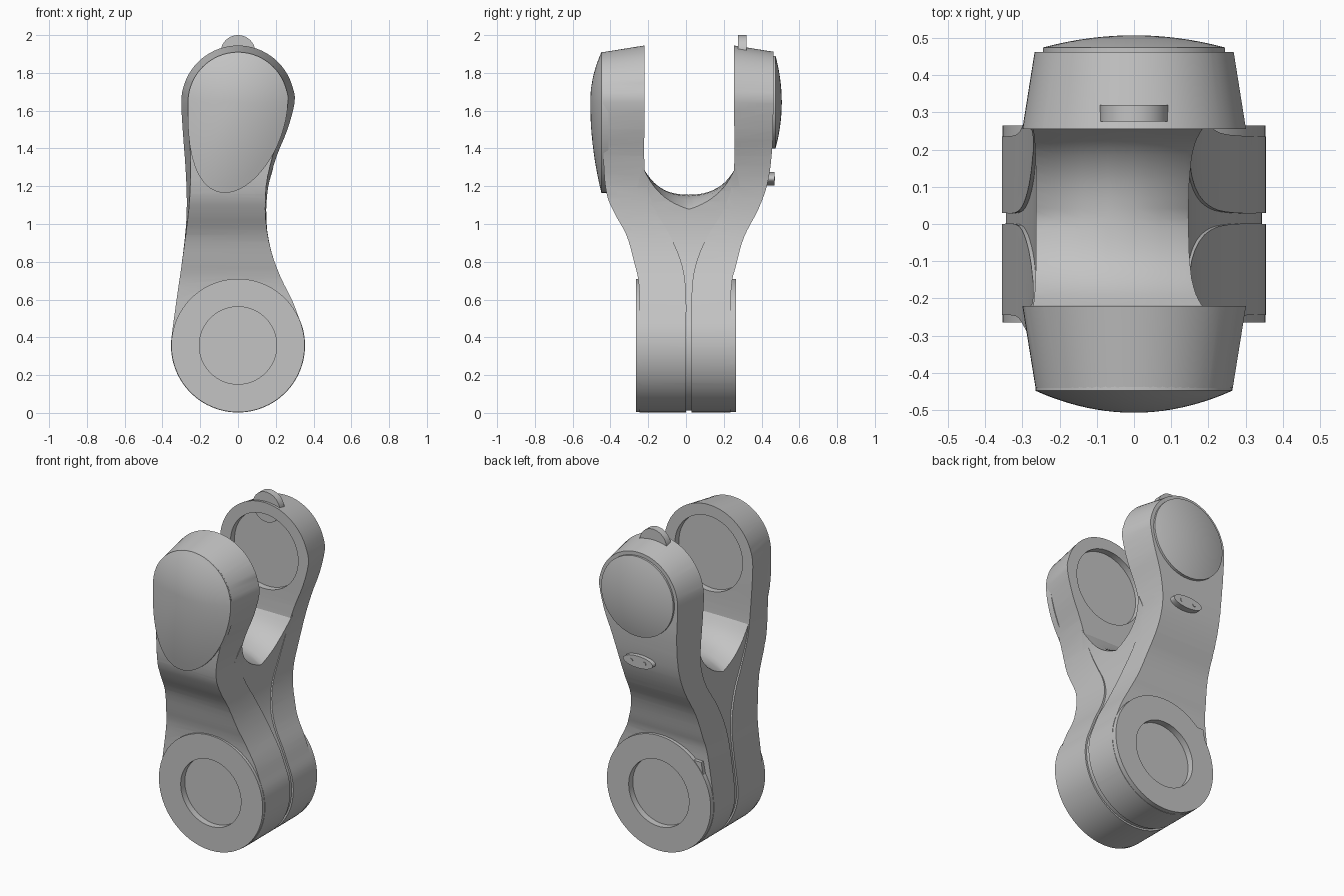
import bpy, bmesh
from math import sin, cos, radians, pi
from mathutils import Vector

cube = bpy.data.objects.get("Cube")
if cube:
    bpy.data.objects.remove(cube)

grey = bpy.data.materials.new("light grey")
grey.use_nodes = True
tone = (0.55, 0.55, 0.55, 1)
grey.diffuse_color = tone
grey.node_tree.nodes["Principled BSDF"].inputs["Base Color"].default_value = tone

LOW, HIGH = 0.357, 1.645      # heights of the two joint centres


def loft(name, rings):
    """Solid skinned through matching rings of points, capped at both ends."""
    bm = bmesh.new()
    loops = [[bm.verts.new(p) for p in ring] for ring in rings]
    n = len(loops[0])
    for a, b in zip(loops, loops[1:]):
        for i in range(n):
            j = (i + 1) % n
            bm.faces.new((a[i], a[j], b[j], b[i]))
    bm.faces.new(loops[0])
    bm.faces.new(loops[-1])
    bmesh.ops.recalc_face_normals(bm, faces=bm.faces)
    mesh = bpy.data.meshes.new(name)
    bm.to_mesh(mesh)
    bm.free()
    mesh.materials.append(grey)
    ob = bpy.data.objects.new(name, mesh)
    bpy.context.collection.objects.link(ob)
    return ob


def curve(pts, closed=False, steps=4):
    """Smooth curve through a few 2D points."""
    p = [Vector(q) for q in pts]
    n = len(p)
    get = (lambda i: p[i % n]) if closed else (lambda i: p[max(0, min(n - 1, i))])
    out = []
    for i in range(n if closed else n - 1):
        a, b, c, d = (get(i + k) for k in (-1, 0, 1, 2))
        for s in range(steps):
            t = s / steps
            out.append(0.5 * (2 * b + (c - a) * t + (2 * a - 5 * b + 4 * c - d) * t * t
                              + (3 * b - a - 3 * c + d) * t ** 3))
    return out if closed else out + [p[-1]]


def ellipse(rx, rz, cx, cz, n=64):
    return [Vector((cx + rx * cos(2 * pi * i / n), cz + rz * sin(2 * pi * i / n)))
            for i in range(n)]


def plate(name, outline, y0, y1):
    return loft(name, [[(p.x, y, p.y) for p in outline] for y in (y0, y1)])


def disc(name, r, y0, y1, cz, cx=0):
    return plate(name, ellipse(r, r, cx, cz), y0, y1)


def boolean(ob, tool, operation):
    mod = ob.modifiers.new("cut", "BOOLEAN")
    mod.operation, mod.solver, mod.object = operation, "EXACT", tool
    bpy.context.view_layer.objects.active = ob
    bpy.ops.object.modifier_apply(modifier=mod.name)
    bpy.data.objects.remove(tool)


def arc(r, cz, start, end, step):
    return [(r * cos(radians(a)), cz + r * sin(radians(a))) for a in range(start, end + 1, step)]


# Outline of the link as seen from the front
outline = curve(
    arc(0.355, LOW, 170, 386, 12)
    + [(0.285, 0.6), (0.225, 0.72), (0.175, 0.86), (0.15, 1.02),
       (0.16, 1.2), (0.205, 1.36), (0.262, 1.5)]
    + arc(0.3, HIGH, 0, 180, 15)
    + [(-0.293, 1.5), (-0.275, 1.25), (-0.272, 1.05), (-0.29, 0.85), (-0.325, 0.6)],
    closed=True, steps=3)


def body_block(scale=1):
    """Outline pushed front to back, narrowing outwards near the upper joint."""
    rings = []
    for y, taper in ((-0.5, 0.15), (-0.22, 0), (0.255, 0), (0.5, 0.13)):
        ring = []
        for p in outline:
            t = max(0, min(1, (p.y - 0.75) / 0.75))
            k = 1 - taper * t * t * (3 - 2 * t)
            z = HIGH + (p.y - HIGH) * k if p.y > HIGH else p.y
            ring.append((p.x * k * scale, y, LOW + (z - LOW) * scale))
        rings.append(ring)
    return loft("body_block", rings)


# Two fork halves that meet at the seam
halves = {
    "front_fork_half": (
        [(-0.245, 0), (-0.245, 0.35), (-0.248, 0.66), (-0.275, 0.8), (-0.315, 0.94),
         (-0.38, 1.06), (-0.42, 1.16), (-0.436, 1.32), (-0.44, 1.6), (-0.44, 2)],
        [(-0.22, 2), (-0.22, 1.6), (-0.22, 1.3), (-0.2, 1.17), (-0.15, 1.05),
         (-0.075, 0.92), (-0.02, 0.78), (0, 0.63), (0, 0.35), (0, 0)], -1, -0.22),
    "back_fork_half": (
        [(0.235, 0), (0.235, 0.35), (0.24, 0.66), (0.265, 0.78), (0.307, 0.93),
         (0.386, 1.085), (0.435, 1.23), (0.458, 1.42), (0.462, 1.6), (0.462, 2)],
        [(0.255, 2), (0.255, 1.6), (0.255, 1.3), (0.235, 1.17), (0.185, 1.05),
         (0.105, 0.92), (0.05, 0.78), (0.03, 0.63), (0.03, 0.35), (0.03, 0)], 1, 0.255),
}
for name, (outer, inner, side, face) in halves.items():
    profile = curve(outer) + curve(inner)
    half = loft(name, [[(x, p.x, p.y) for p in profile] for x in (-0.45, 0.45)])
    boolean(half, body_block(), "INTERSECT")
    boolean(half, disc("hub", 0.353, side * 0.15, side * 0.264, LOW), "UNION")
    # Round sockets in the hub and in the inner face of the fork
    boolean(half, disc("hub_socket", 0.205, side * 0.224, side * 0.4, LOW), "DIFFERENCE")
    boolean(half, disc("fork_socket", 0.23, face - side * 0.1, face + side * 0.04, HIGH),
            "DIFFERENCE")

# Recessed web between the halves, with a saddle on top
saddle = curve([(0.265, 1.3), (0.205, 1.22), (0.12, 1.17), (0.015, 1.155),
                (-0.09, 1.17), (-0.17, 1.22), (-0.23, 1.3)])
base = [(-0.28, 1.12), (-0.1, 0.7), (-0.1, 0), (0.1, 0), (0.1, 0.7), (0.3, 1.12)]
rings = []
for i in range(13):
    x = -0.42 + 0.07 * i
    drop = 1.8 * (x + 0.06) ** 2
    rings.append([(x, p.x, p.y - drop * max(0, 1 - abs(p.x - 0.015) / 0.24)) for p in saddle]
                 + [(x, y, z) for y, z in base])
web = loft("saddle_web", rings)
boolean(web, body_block(0.97), "INTERSECT")


# Domed caps on the outer faces of the fork
def cap(name, shape, y_base, y_rim, y_tip):
    mid = Vector((0, HIGH))
    layers = [(1, y_base), (1, y_rim)]
    for i in range(1, 12):
        r = 0.98 * (1 - i / 11.5)
        layers.append((r, y_rim + (y_tip - y_rim) * (1 - r * r)))
    loft(name, [[(mid.x + (p.x - mid.x) * k, y, mid.y + (p.y - mid.y) * k) for p in shape]
                for k, y in layers])


egg = []
for p in ellipse(0.264, 1, 0, 0):
    t = max(0, -p.y)
    egg.append(Vector((p.x - 0.07 * t ** 1.5, HIGH + p.y * (0.48 if p.y < 0 else 0.265))))
cap("front_cap", egg, -0.41, -0.448, -0.507)
cap("back_cap", ellipse(0.245, 0.245, 0, HIGH), 0.44, 0.474, 0.507)

# Small fittings: top tab, back plug with screws, hub clip
disc("top_tab", 0.092, 0.276, 0.32, 1.908)
plate("back_plug", ellipse(0.1, 0.036, 0, 1.24), 0.39, 0.468)
for x, label in ((-0.045, "left"), (0.045, "right")):
    disc("plug_screw_" + label, 0.011, 0.46, 0.472, 1.24, x)
clip = [Vector(p) for p in ((-0.31, 0.48), (-0.24, 0.5), (-0.23, 0.62), (-0.285, 0.62))]
plate("hub_clip", clip, 0.2, 0.26)

# Smooth shading with crisp edges
bpy.ops.object.select_all(action="DESELECT")
for ob in bpy.context.scene.objects:
    if ob.type == "MESH" and ob.data.materials and ob.data.materials[0] == grey:
        ob.select_set(True)
        bpy.context.view_layer.objects.active = ob
bpy.ops.object.shade_smooth_by_angle(angle=radians(30))
